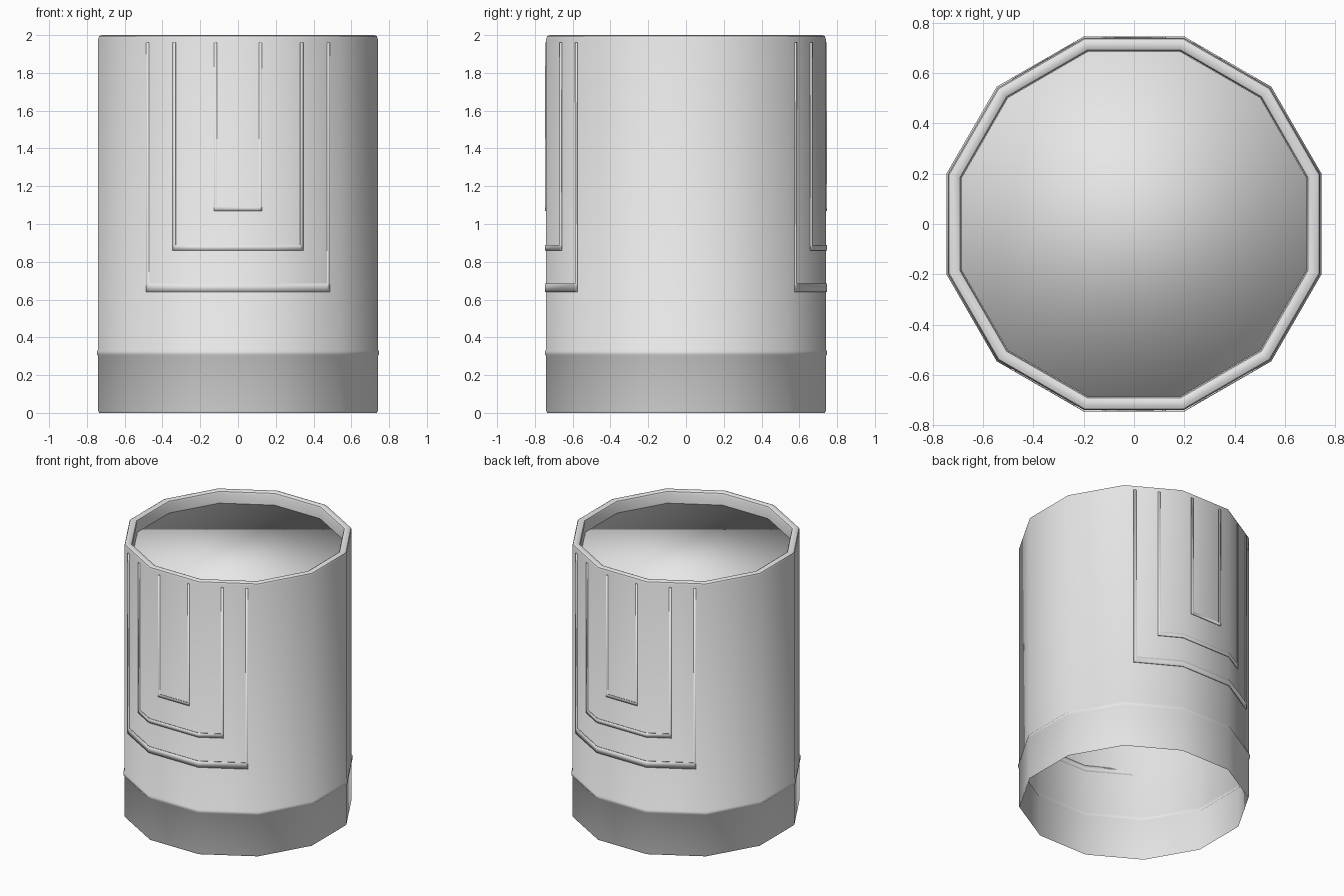
import bpy, bmesh, math

cube = bpy.data.objects.get("Cube")
if cube:
    bpy.data.objects.remove(cube, do_unlink=True)

SIDES = 12
APOTHEM = 0.74
HALF_FACET = APOTHEM * math.tan(math.pi / SIDES)

grey = bpy.data.materials.new("light_grey")
grey.use_nodes = True
grey.diffuse_color = (0.8, 0.8, 0.8, 1)
grey.node_tree.nodes["Principled BSDF"].inputs["Base Color"].default_value = (0.8, 0.8, 0.8, 1)


def finish(name, bm, sharp_angle=None):
    """Turn a bmesh into a smooth-shaded grey object."""
    mesh = bpy.data.meshes.new(name)
    for f in bm.faces:
        f.smooth = True
    bm.to_mesh(mesh)
    bm.free()
    if sharp_angle:
        mesh.set_sharp_from_angle(angle=math.radians(sharp_angle))
    mesh.materials.append(grey)
    obj = bpy.data.objects.new(name, mesh)
    bpy.context.collection.objects.link(obj)
    return obj


def lathe(bm, profile):
    """Sweep (apothem, z) points round the twelve-sided plan."""
    rings = []
    for a, z in profile:
        r = a / math.cos(math.pi / SIDES)
        angles = [(i + 0.5) * math.tau / SIDES for i in range(SIDES)]
        rings.append([bm.verts.new((r * math.cos(t), r * math.sin(t), z)) for t in angles])
    for low, high in zip(rings, rings[1:]):
        for i in range(SIDES):
            j = (i + 1) % SIDES
            bm.faces.new((low[i], low[j], high[j], high[i]))
    return rings


# Open-bottomed outer wall with the raised band, rounded rim and inner lip
bm = bmesh.new()
lathe(bm, [(0.735, 0), (APOTHEM, 0.01), (APOTHEM, 0.3), (0.746, 0.308), (0.746, 0.327),
           (APOTHEM, 0.335), (APOTHEM, 1.98), (0.735, 1.994), (0.722, 2.0),
           (0.705, 2.0), (0.692, 1.993), (0.687, 1.98), (0.687, 1.87)])
finish("outer_wall", bm, 40)

# Recessed top plate with a short skirt
bm = bmesh.new()
rings = lathe(bm, [(0.686, 1.87), (0.686, 1.91)])
bm.faces.new(rings[-1])
finish("top_plate", bm)


def wall_y(x):
    """Depth of the front wall at x."""
    return -APOTHEM + max(0, abs(x) - HALF_FACET) * math.tan(math.tau / SIDES)


def u_bead(name, half, bottom, height, side):
    """Raised U-shaped bead wrapped on the front (side 1) or back (side -1)."""
    width = 0.015
    xs = [-half, -half + width, half - width, half]
    if half > HALF_FACET:
        xs += [-HALF_FACET, HALF_FACET]
    xs.sort()
    zs = [bottom, bottom + height, 1.96]
    bm = bmesh.new()
    grid = [[bm.verts.new((side * x, side * wall_y(x), z)) for x in xs] for z in zs]
    for row in range(2):
        for c in range(len(xs) - 1):
            if row == 0 or c in (0, len(xs) - 2):
                bm.faces.new((grid[row][c], grid[row][c + 1], grid[row + 1][c + 1], grid[row + 1][c]))
    obj = finish(name, bm, 40)
    mod = obj.modifiers.new("thickness", 'SOLIDIFY')
    mod.thickness = 0.006
    mod.offset = 1


# Three nested beads on the front and on the back
for label, side in (("front", 1), ("back", -1)):
    u_bead(label + "_outer_bead", 0.485, 0.64, 0.045, side)
    u_bead(label + "_middle_bead", 0.343, 0.86, 0.03, side)
    u_bead(label + "_inner_bead", 0.127, 1.07, 0.02, side)
